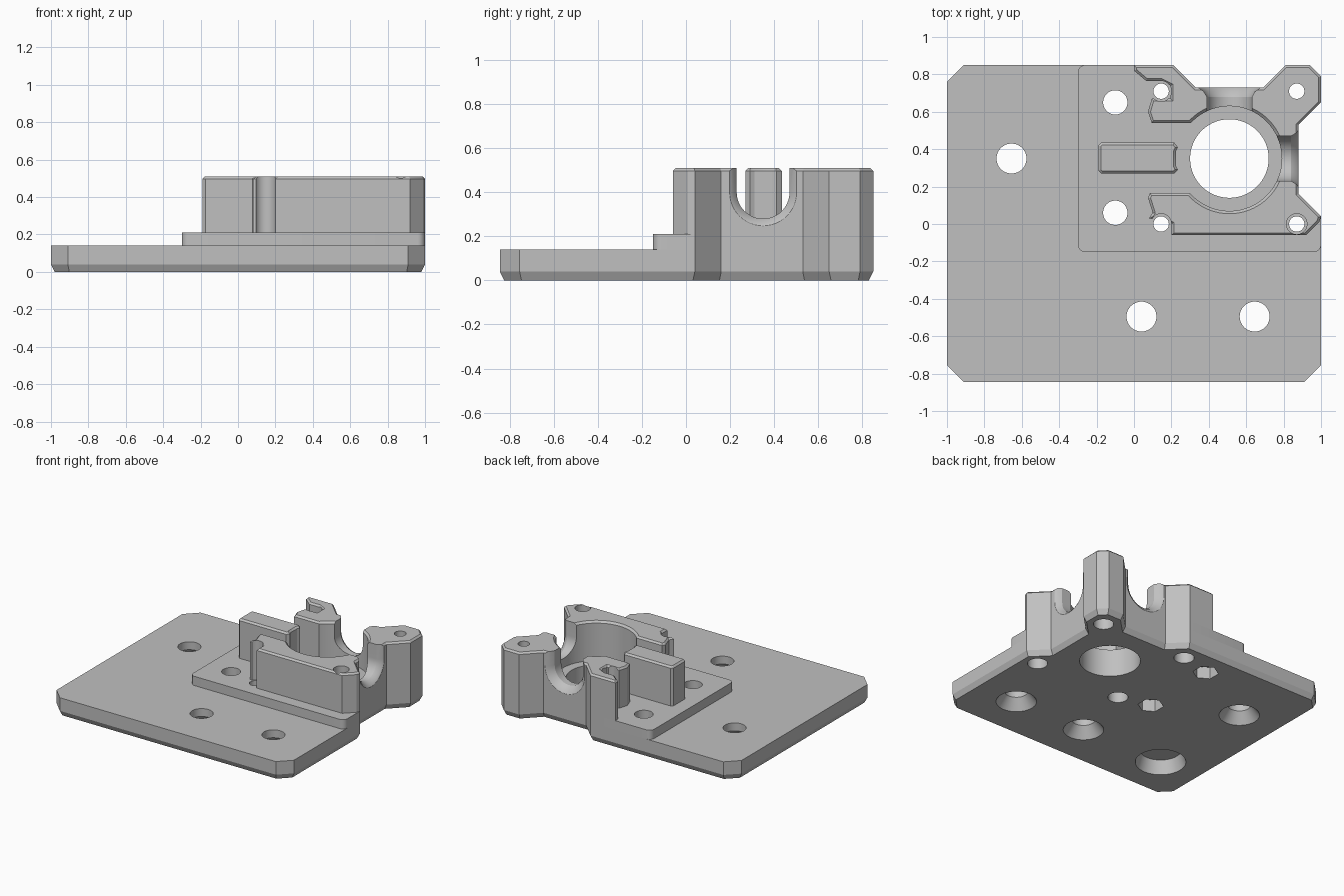
import bpy, bmesh, math
from mathutils import Vector, Matrix

cube = bpy.data.objects.get("Cube")
if cube:
    bpy.data.objects.remove(cube)

grey = bpy.data.materials.new("plain_grey")
grey.use_nodes = True
grey.diffuse_color = (0.53, 0.53, 0.53, 1)
grey.node_tree.nodes["Principled BSDF"].inputs["Base Color"].default_value = grey.diffuse_color

BORE = Vector((0.51, 0.35))      # centre of the round pocket
PLATE_TOP, STEP_TOP, TOP = 0.14, 0.21, 0.51


def offset(points, d):
    """Move a counter-clockwise outline inwards by d with mitred corners."""
    result = []
    for i, p in enumerate(points):
        p = Vector(p)
        a = (p - Vector(points[i - 1])).normalized()
        b = (Vector(points[(i + 1) % len(points)]) - p).normalized()
        na, nb = Vector((-a.y, a.x)), Vector((-b.y, b.x))
        result.append(p + (na + nb) * (d / (1 + na.dot(nb))))
    return result


def loft(name, loops):
    """Closed solid through a list of matching point loops."""
    bm = bmesh.new()
    rings = [[bm.verts.new(p) for p in loop] for loop in loops]
    n = len(rings[0])
    for low, high in zip(rings, rings[1:]):
        for i in range(n):
            j = (i + 1) % n
            bm.faces.new((low[i], low[j], high[j], high[i]))
    bm.faces.new(rings[0][::-1])
    bm.faces.new(rings[-1])
    bmesh.ops.recalc_face_normals(bm, faces=bm.faces)
    mesh = bpy.data.meshes.new(name)
    bm.to_mesh(mesh)
    bm.free()
    mesh.materials.append(grey)
    obj = bpy.data.objects.new(name, mesh)
    bpy.context.scene.collection.objects.link(obj)
    return obj


def prism(name, outline, layers):
    """Stack an outline through (height, inset) layers."""
    return loft(name, [[(p[0], p[1], z) for p in offset(outline, d)] for z, d in layers])


def lathe(centre, profile, sides=48, turn=0):
    """Round cutter from a (radius, height) profile."""
    angles = [turn + math.tau * i / sides for i in range(sides)]
    return loft("cutter", [[(centre[0] + r * math.cos(a), centre[1] + r * math.sin(a), z)
                            for a in angles] for r, z in profile])


def corner(cx, cy, r, start):
    """Quarter round for an outline corner."""
    angles = [math.radians(start + 15 * i) for i in range(7)]
    return [(cx + r * math.cos(a), cy + r * math.sin(a)) for a in angles]


def slot(turn):
    """Flared U-shaped channel running outwards from the pocket."""
    loops = []
    for d, r in ((0.1, 0.12), (0.33, 0.12), (0.36, 0.138), (0.38, 0.167), (0.45, 0.167)):
        loop = [(r, d, 0.7)]
        for i in range(25):
            a = -math.pi * i / 24
            loop.append((r * math.cos(a), d, 0.4 + r * math.sin(a)))
        loops.append(loop + [(-r, d, 0.7)])
    obj = loft("cutter", loops)
    obj.data.transform(Matrix.Translation((BORE.x, BORE.y, 0)) @ Matrix.Rotation(turn, 4, 'Z'))
    return obj


def carve(obj, cutters):
    """Subtract the cutters and shade the result."""
    for c in cutters:
        c.hide_render = True
        mod = obj.modifiers.new("cut", 'BOOLEAN')
        mod.operation, mod.solver, mod.object = 'DIFFERENCE', 'EXACT', c
    bpy.context.view_layer.update()
    graph = bpy.context.evaluated_depsgraph_get()
    mesh = bpy.data.meshes.new_from_object(obj.evaluated_get(graph))
    obj.modifiers.clear()
    obj.data = mesh
    mesh.polygons.foreach_set("use_smooth", [True] * len(mesh.polygons))
    mesh.set_sharp_from_angle(angle=math.radians(25))


# Shared outline of the two scalloped sides, from right side to back
scallop = [(1, 0.04), (0.88, 0.16), (0.88, 0.53), (1, 0.65), (1, 0.79), (0.94, 0.85),
           (0.81, 0.85), (0.69, 0.73), (0.33, 0.73), (0.21, 0.85)]

# Main parts
base_plate = prism("base_plate",
                   [(-0.91, -0.845), (0.91, -0.845), (1, -0.755)] + scallop
                   + [(-0.91, 0.85), (-1, 0.76), (-1, -0.755)],
                   [(0, 0.02), (0.04, 0), (PLATE_TOP, 0)])
raised_step = prism("raised_step",
                    corner(-0.26, -0.11, 0.04, 180) + corner(0.96, -0.11, 0.04, 270)
                    + scallop + corner(-0.26, 0.81, 0.04, 90),
                    [(PLATE_TOP, 0), (STEP_TOP, 0)])
left_hook = [(0, 0.85), (0, 0.82), (0.065, 0.765), (0.145, 0.765), (0.195, 0.74),
             (0.195, 0.67), (0.095, 0.67), (0.075, 0.6), (0.095, 0.54), (0.34, 0.54)]
front_arm = [(0.34, 0.165), (0.085, 0.165), (0.075, 0.14), (0.1, 0.06), (0.08, 0.03),
             (0.145, 0.02), (0.2, 0), (0.2, -0.06), (0.92, -0.06), (0.99, 0.01)]
wall_layers = [(STEP_TOP, 0), (TOP - 0.013, 0), (TOP, 0.013)]
housing_wall = prism("housing_wall", scallop + left_hook + front_arm, wall_layers)
centre_tab = prism("centre_tab",
                   [(-0.175, 0.27), (0.215, 0.27), (0.235, 0.29), (0.225, 0.31), (0.225, 0.39),
                    (0.235, 0.41), (0.215, 0.435), (-0.175, 0.435), (-0.19, 0.42), (-0.19, 0.285)],
                   wall_layers)

# Holes through the base
through = [lathe(BORE, [(0.21, -0.1), (0.21, 0.4)], 96)]
screws = [(x, y) for x in (0.145, 0.87) for y in (0, 0.71)]
for s in screws:
    through.append(lathe(s, [(0.07, -0.1), (0.07, 0.1), (0.041, 0.1001), (0.041, 0.7)]))
nuts = [(-0.1, 0.06), (-0.1, 0.65)]
for n in nuts:
    through.append(lathe(n, [(0.065, -0.1), (0.065, 0.4)]))
plate_only = [lathe(n, [(0.09, -0.1), (0.09, 0.09)], 6, math.pi / 6) for n in nuts]
for m in [(-0.655, 0.35), (0.04, -0.495), (0.645, -0.495)]:
    plate_only.append(lathe(m, [(0.14, -0.1), (0.14, 0), (0.08, 0.08), (0.08, 0.3)]))
plate_only.append(lathe((-0.655, -0.495), [(0.175, -0.1), (0.175, 0), (0.145, 0.1)]))

# Pocket, channels and screw clearances in the wall
wall_only = [lathe(BORE, [(0.28, 0.1), (0.28, TOP - 0.015), (0.31, TOP + 0.015), (0.31, 0.7)], 96),
             slot(0), slot(-math.pi / 2), through[screws.index((0.87, 0.71)) + 1]]
for s in screws[:3]:
    wall_only.append(lathe(s, [(0.055, 0.1), (0.055, 0.7)]))

carve(base_plate, through + plate_only)
carve(raised_step, through)
carve(housing_wall, wall_only)
carve(centre_tab, [])
for c in set(through + plate_only + wall_only):
    bpy.data.objects.remove(c)
